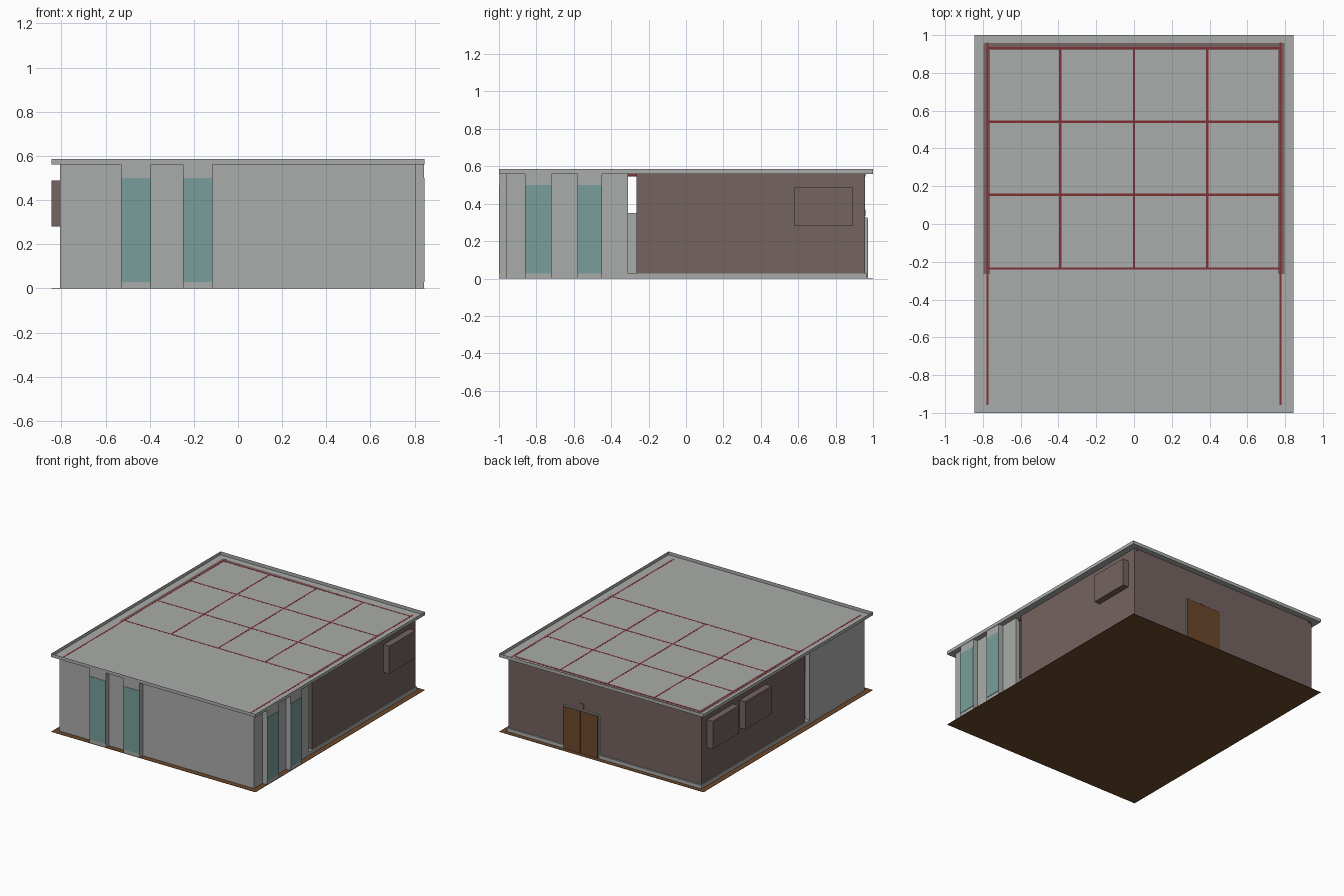
import bpy, bmesh

if "Cube" in bpy.data.objects:
    bpy.data.objects.remove(bpy.data.objects["Cube"])


def material(name, rgb):
    m = bpy.data.materials.new(name)
    m.diffuse_color = (*rgb, 1)
    m.use_nodes = True
    m.node_tree.nodes["Principled BSDF"].inputs["Base Color"].default_value = m.diffuse_color
    return m


GREY = material("concrete_grey", (0.40, 0.415, 0.405))
BROWN = material("wall_brown", (0.175, 0.127, 0.115))
TEAL = material("glass_teal", (0.19, 0.345, 0.325))
RED = material("beam_red", (0.22, 0.03, 0.037))
WOOD = material("wood_brown", (0.15, 0.065, 0.023))


def finish(name, bm, mat):
    me = bpy.data.meshes.new(name)
    bm.to_mesh(me)
    bm.free()
    me.materials.append(mat)
    ob = bpy.data.objects.new(name, me)
    bpy.context.collection.objects.link(ob)
    return ob


def box(name, x, y, z, mat, open_top=False):
    """Box between (min, max) pairs on each axis."""
    bm = bmesh.new()
    bmesh.ops.create_cube(bm, size=1)
    for v in bm.verts:
        v.co = [r[0] if c < 0 else r[1] for r, c in zip((x, y, z), v.co)]
    if open_top:
        top = [f for f in bm.faces if f.normal.z > 0.9]
        bmesh.ops.delete(bm, geom=top, context='FACES_ONLY')
    return finish(name, bm, mat)


def prism(name, outline, z, mat):
    """Upright wall from a floor-plan outline."""
    bm = bmesh.new()
    face = bm.faces.new([bm.verts.new((px, py, z[0])) for px, py in outline])
    ext = bmesh.ops.extrude_face_region(bm, geom=[face])
    for g in ext["geom"]:
        if isinstance(g, bmesh.types.BMVert):
            g.co.z = z[1]
    bmesh.ops.recalc_face_normals(bm, faces=bm.faces)
    return finish(name, bm, mat)


def u_wall(name, half, y_end, y_back, t, z, mat):
    """U-shaped wall: arms end at y_end, cross wall has its outside at y_back."""
    s = 1 if y_back > y_end else -1
    prism(name, [(-half, y_end), (-half, y_back), (half, y_back), (half, y_end),
                 (half - t, y_end), (half - t, y_back - s * t),
                 (-half + t, y_back - s * t), (-half + t, y_end)], z, mat)


# Ground plate and plinth
box("ground_plate", (-0.845, 0.845), (-1, 1), (0, 0.002), WOOD)
box("plinth", (-0.804, 0.804), (-0.95, 0.968), (0.002, 0.028), GREY)

# Grey front walls, brown rear walls, narrow slot between them
u_wall("front_wall", 0.805, -0.31, -0.96, 0.035, (0.002, 0.56), GREY)
u_wall("rear_wall", 0.797, -0.265, 0.957, 0.035, (0.028, 0.56), BROWN)
box("low_partition", (-0.74, 0.74), (-0.31, -0.265), (0.028, 0.35), GREY)

# Roof tray with a thin upstanding rim
box("roof_tray", (-0.845, 0.845), (-1, 1), (0.56, 0.585), GREY, open_top=True)

# Red roof beams, tops level with the roof sheet
BZ = (0.546, 0.5605)
for i, x in enumerate((-0.776, 0.776)):
    box(f"side_beam_{i}", (x - 0.006, x + 0.006), (-0.957, 0.96), BZ, RED)
for i, x in enumerate((-0.39, 0, 0.388)):
    box(f"long_beam_{i}", (x - 0.006, x + 0.006), (-0.235, 0.935), BZ, RED)
for i, y in enumerate((-0.235, 0.155, 0.542, 0.932)):
    box(f"cross_beam_{i}", (-0.776, 0.776), (y - 0.006, y + 0.006), BZ, RED)

# Projecting window bays on the front and right sides
GZ = (0.028, 0.5)
for i, (a, b) in enumerate(((-0.53, -0.395), (-0.25, -0.115))):
    box(f"front_bay_{i}", (a, b), (-0.997, -0.95), (0.002, 0.56), GREY)
    box(f"front_glass_{i}", (a, b), (-1, -0.997), GZ, TEAL)
for i, (a, b) in enumerate(((-0.86, -0.72), (-0.58, -0.45))):
    box(f"right_bay_{i}", (0.795, 0.842), (a, b), (0.002, 0.56), GREY)
    box(f"right_glass_{i}", (0.842, 0.845), (a, b), GZ, TEAL)

# Brown boxes on the side walls
for name, s, a, b in (("right_box", 1, 0.58, 0.89),
                      ("left_box_rear", -1, 0.58, 0.89),
                      ("left_box_front", -1, 0.195, 0.505)):
    box(name, tuple(sorted((s * 0.79, s * 0.845))), (a, b), (0.28, 0.488), BROWN)

# Double door in the back wall with a small lamp above
box("door_frame", (0.043, 0.34), (0.95, 0.97), (0.002, 0.325), GREY)
for i, (a, b) in enumerate(((0.049, 0.190), (0.193, 0.334))):
    box(f"door_leaf_{i}", (a, b), (0.965, 0.974), (0.004, 0.32), WOOD)
box("door_lamp", (0.175, 0.205), (0.95, 0.961), (0.335, 0.37), BROWN)
